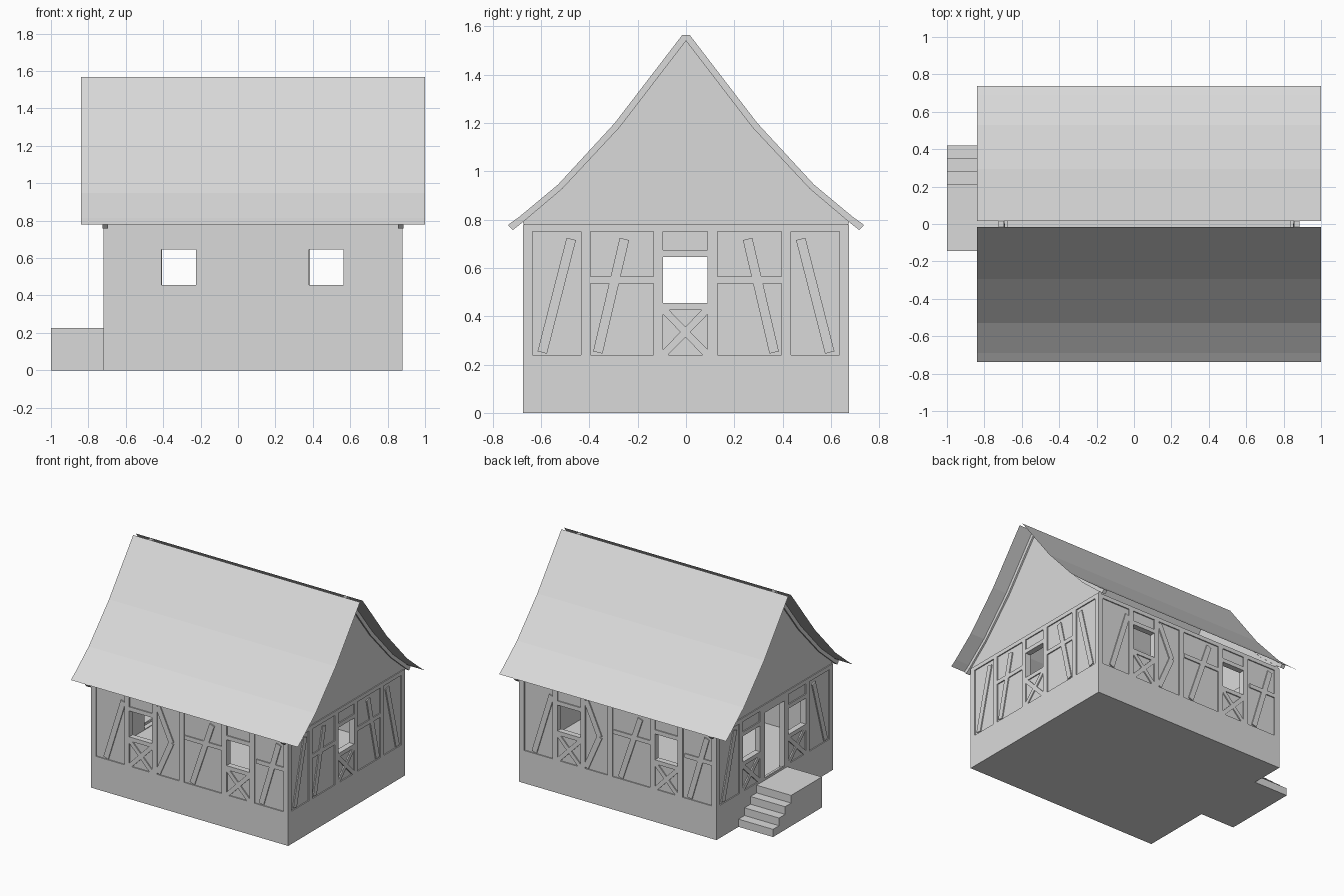
import bpy, bmesh
from mathutils import Vector

cube = bpy.data.objects.get("Cube")
if cube:
    bpy.data.objects.remove(cube, do_unlink=True)

grey = bpy.data.materials.new("plain_grey")
grey.use_nodes = True
grey.diffuse_color = (0.7, 0.7, 0.7, 1)
grey.node_tree.nodes["Principled BSDF"].inputs["Base Color"].default_value = (0.7, 0.7, 0.7, 1)

X0, X1, Y = -0.72, 0.88, 0.675      # wall planes
BASE, EAVE = 0.22, 0.78             # plinth top and wall top
RECESS, THICK = 0.008, 0.035        # panel recess and wall thickness


def finish(name, bm):
    mesh = bpy.data.meshes.new(name)
    bm.to_mesh(mesh)
    bm.free()
    mesh.materials.append(grey)
    obj = bpy.data.objects.new(name, mesh)
    bpy.context.collection.objects.link(obj)


def extrude(bm, faces, offset):
    new = bmesh.ops.extrude_face_region(bm, geom=faces, use_keep_orig=True)["geom"]
    verts = [v for v in new if isinstance(v, bmesh.types.BMVert)]
    bmesh.ops.translate(bm, verts=verts, vec=offset)
    bmesh.ops.recalc_face_normals(bm, faces=bm.faces)


def prism(name, profile, x0, x1):
    """Extrude a y-z profile along x."""
    bm = bmesh.new()
    face = bm.faces.new([bm.verts.new((x0, y, z)) for y, z in profile])
    extrude(bm, [face], (x1 - x0, 0, 0))
    finish(name, bm)


def wall(name, corner, along, inward, length, openings, beams):
    """Recessed wall panel with openings, and flush timbers in front of it."""
    corner, along, inward = Vector(corner), Vector(along), Vector(inward)

    def place(u, z, depth):
        return corner + along * u + inward * depth + Vector((0, 0, z))

    # panel: a grid of cells with the openings left out
    us = sorted({RECESS, length - RECESS} | {u for o in openings for u in o[:2]})
    zs = sorted({BASE, EAVE} | {z for o in openings for z in o[2:]})
    bm = bmesh.new()
    for ua, ub in zip(us, us[1:]):
        for za, zb in zip(zs, zs[1:]):
            u, z = (ua + ub) / 2, (za + zb) / 2
            if not any(o[0] < u < o[1] and o[2] < z < o[3] for o in openings):
                bm.faces.new([bm.verts.new(place(*p, RECESS))
                              for p in ((ua, za), (ub, za), (ub, zb), (ua, zb))])
    bmesh.ops.remove_doubles(bm, verts=bm.verts, dist=1e-5)
    bmesh.ops.recalc_face_normals(bm, faces=bm.faces)
    extrude(bm, bm.faces[:], inward * THICK)
    finish(name + "_wall", bm)

    # timbers: posts, rails and braces given by their centre lines
    bm = bmesh.new()
    for ua, za, ub, zb, width in beams:
        run = Vector((ub - ua, zb - za)).normalized() * width / 2
        du, dz = -run.y, run.x
        face = bm.faces.new([bm.verts.new(place(u, z, 0)) for u, z in (
            (ua + du, za + dz), (ub + du, zb + dz), (ub - du, zb - dz), (ua - du, za - dz))])
        extrude(bm, [face], inward * (RECESS + 0.002))
    finish(name + "_timbers", bm)


def post(u):
    return (u, BASE, u, EAVE, 0.04)


def rail(ua, ub, z):
    return (ua, z, ub, z, 0.03)


def brace(ua, za, ub, zb):
    return (ua, za, ub, zb, 0.04)


def outline(length):
    return [post(0.02), post(length - 0.02),
            (0, EAVE - 0.015, length, EAVE - 0.015, 0.03), (0, BASE + 0.01, length, BASE + 0.01, 0.02)]


def window(ua, ub):
    """Posts, rails and crossed braces around a window."""
    return [post(ua - 0.02), post(ub + 0.02), rail(ua, ub, 0.44), rail(ua, ub, 0.66),
            (ua, BASE + 0.02, ub, 0.43, 0.03), (ub, BASE + 0.02, ua, 0.43, 0.03)]


# plinth and entrance steps
prism("plinth", [(-Y, 0), (Y, 0), (Y, BASE), (-Y, BASE)], X0, X1)
steps = [(-0.145, 0), (-0.145, 0.225)]
for i in range(4):
    y, z = 0.21 + 0.07 * i, 0.225 * (4 - i) / 4
    steps += [(y, z), (y, z - 0.225 / 4)]
prism("entrance_steps", steps, -1.0, X0)

# long walls
SILL, HEAD = 0.455, 0.645
long_windows = [(0.315, 0.5, SILL, HEAD), (1.105, 1.29, SILL, HEAD)]
long_beams = outline(1.6) + [post(0.865)]
for o in long_windows:
    long_beams += window(o[0], o[1])
long_beams += [brace(1.48, 0.25, 1.34, 0.7), brace(1.06, 0.74, 0.95, 0.5), brace(0.95, 0.5, 1.06, 0.25),
               brace(0.78, 0.25, 0.62, 0.72), brace(0.22, 0.25, 0.08, 0.72),
               rail(0.54, 0.84, 0.57), rail(0.04, 0.26, 0.55)]
wall("front", (X1, -Y, 0), (-1, 0, 0), (0, 1, 0), 1.6, long_windows, long_beams)
wall("back", (X0, Y, 0), (1, 0, 0), (0, -1, 0), 1.6, long_windows, long_beams)

# end walls
end_beams = outline(1.35) + window(0.58, 0.765)
for a, b in ((0.08, 0.2), (0.31, 0.42)):
    end_beams += [brace(a, 0.25, b, 0.72), brace(1.35 - a, 0.25, 1.35 - b, 0.72)]
end_beams += [post(0.26), post(1.09), rail(0.26, 0.54, 0.55), rail(0.805, 1.09, 0.55)]
wall("left_end", (X1, -Y, 0), (0, 1, 0), (-1, 0, 0), 1.35, [(0.58, 0.765, SILL, HEAD)], end_beams)

door = (0.56, 0.79, 0.225, 0.72)
door_beams = outline(1.35) + window(0.305, 0.505) + window(0.835, 1.035)
door_beams += [post(0.54), post(0.81), rail(0.56, 0.79, 0.735),
               brace(0.08, 0.25, 0.22, 0.72), brace(1.27, 0.25, 1.13, 0.72)]
wall("door_end", (X0, Y, 0), (0, -1, 0), (1, 0, 0), 1.35,
     [(0.305, 0.505, SILL, HEAD), door, (0.835, 1.035, SILL, HEAD)], door_beams)

# gables, rafters and the two thin roof sheets with an open ridge
outer = [(0.015, 1.565), (0.295, 1.2), (0.53, 0.945), (0.69, 0.812), (0.737, 0.778)]
inner = [(0, 1.54), (0.275, 1.182), (0.512, 0.928), (0.675, 0.79), (0.717, 0.757)]


def mirror(points):
    return [(-y, z) for y, z in points]


gable = inner[:4] + [(Y - RECESS, EAVE - 0.01)]
gable += mirror(gable[:0:-1])
rafter = outer + inner[::-1] + mirror(inner[1:]) + mirror(outer[::-1])
for end, xa, xb, ra in (("door_end", X0 + 0.007, X0 + 0.03, X0 - 0.005),
                        ("left_end", X1 - 0.03, X1 - 0.007, X1 - 0.025)):
    prism(end + "_gable", gable, xa, xb)
    prism(end + "_rafters", rafter, ra, ra + 0.03)

for name, points in (("front_roof", mirror(outer[::-1])), ("back_roof", outer)):
    bm = bmesh.new()
    rows = [[bm.verts.new((x, y, z + 0.002)) for x in (-0.84, 1.0)] for y, z in points]
    for a, b in zip(rows, rows[1:]):
        bm.faces.new((a[0], a[1], b[1], b[0]))
    finish(name, bm)
